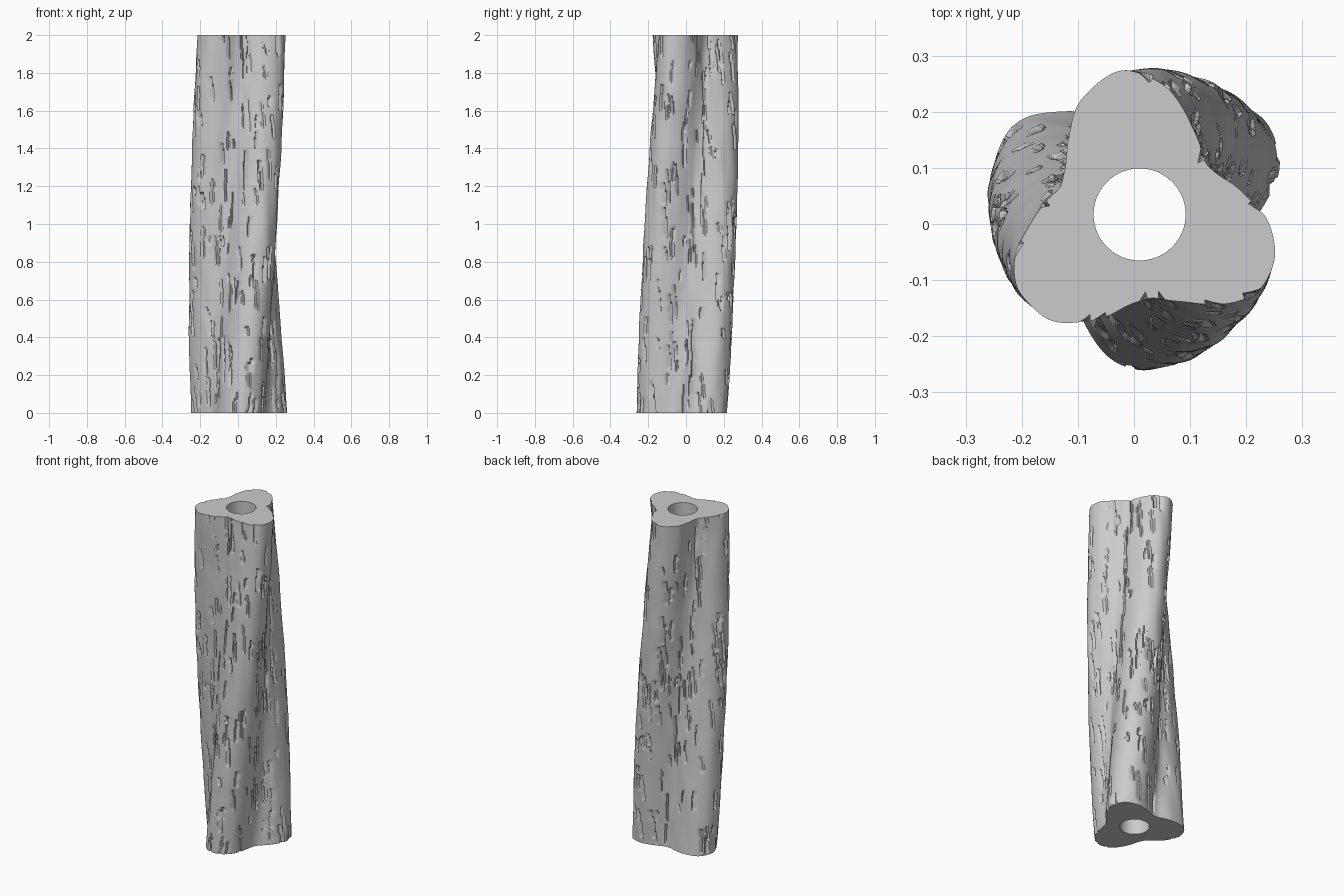
import bpy, bmesh, math, random
from mathutils import Vector, noise

random.seed(7)
cube = bpy.data.objects.get("Cube")
if cube:
    bpy.data.objects.remove(cube, do_unlink=True)

HEIGHT, COLS, ROWS = 2.0, 260, 200
CENTER = Vector((0.01, 0.017, 0))
HOLE_RADIUS = 0.082


def trunk_radius(angle, t):
    """Three rounded lobes that twist and slim a little towards the top."""
    phase = math.radians(33 + 64 * t)
    mean = 0.22 - 0.017 * t
    lobe = 0.058 - 0.006 * t
    return mean + lobe * math.cos(3 * (angle - phase))


# Bark cracks: a sharp step on one side, a gentle ramp on the other
dent = [[0.0] * COLS for _ in range(ROWS + 1)]
for _ in range(330):
    col = random.randrange(COLS)
    start = random.randint(-8, ROWS)
    length = random.randint(4, 17)
    depth = random.uniform(0.008, 0.014)
    width = random.randint(2, 4)
    side = random.choice((-1, 1))
    for row in range(max(start, 0), min(start + length, ROWS + 1)):
        # jog sideways halfway up to give the crack a stepped outline
        jog = side if row - start > length * 0.6 else 0
        for k in range(width):
            c = (col + side * k + jog) % COLS
            dent[row][c] = max(dent[row][c], depth * (1 - k / width))

# Trunk mesh: bark wall, flat ends and a straight bore
bm = bmesh.new()


def make_ring(z, radius_at):
    ring = []
    for c in range(COLS):
        a = math.tau * c / COLS
        r = radius_at(a, c)
        ring.append(bm.verts.new(CENTER + Vector((r * math.cos(a), r * math.sin(a), z))))
    return ring


def bridge(lower, upper, smooth):
    for c in range(COLS):
        n = (c + 1) % COLS
        face = bm.faces.new((lower[c], lower[n], upper[n], upper[c]))
        face.smooth = smooth


rings = []
for row in range(ROWS + 1):
    t = row / ROWS
    z = HEIGHT * t

    def bark(a, c):
        p = Vector((math.cos(a) * 4, math.sin(a) * 4, z * 5))
        return trunk_radius(a, t) - dent[row][c] + 0.005 * noise.noise(p)

    rings.append(make_ring(z, bark))

for lower, upper in zip(rings, rings[1:]):
    bridge(lower, upper, True)

bore_bottom = make_ring(0, lambda a, c: HOLE_RADIUS)
bore_top = make_ring(HEIGHT, lambda a, c: HOLE_RADIUS)
bridge(rings[-1], bore_top, False)
bridge(bore_top, bore_bottom, True)
bridge(bore_bottom, rings[0], False)
bmesh.ops.recalc_face_normals(bm, faces=bm.faces)

mesh = bpy.data.meshes.new("trunk")
bm.to_mesh(mesh)
bm.free()
trunk = bpy.data.objects.new("trunk", mesh)
bpy.context.collection.objects.link(trunk)

# Plain grey material
grey = bpy.data.materials.new("light_grey")
grey.use_nodes = True
colour = (0.6, 0.6, 0.6, 1)
grey.diffuse_color = colour
grey.node_tree.nodes["Principled BSDF"].inputs["Base Color"].default_value = colour
mesh.materials.append(grey)

# Smooth bark with crisp crack edges and rims
bpy.ops.object.select_all(action="DESELECT")
trunk.select_set(True)
bpy.context.view_layer.objects.active = trunk
bpy.ops.object.shade_smooth_by_angle(angle=math.radians(35))
